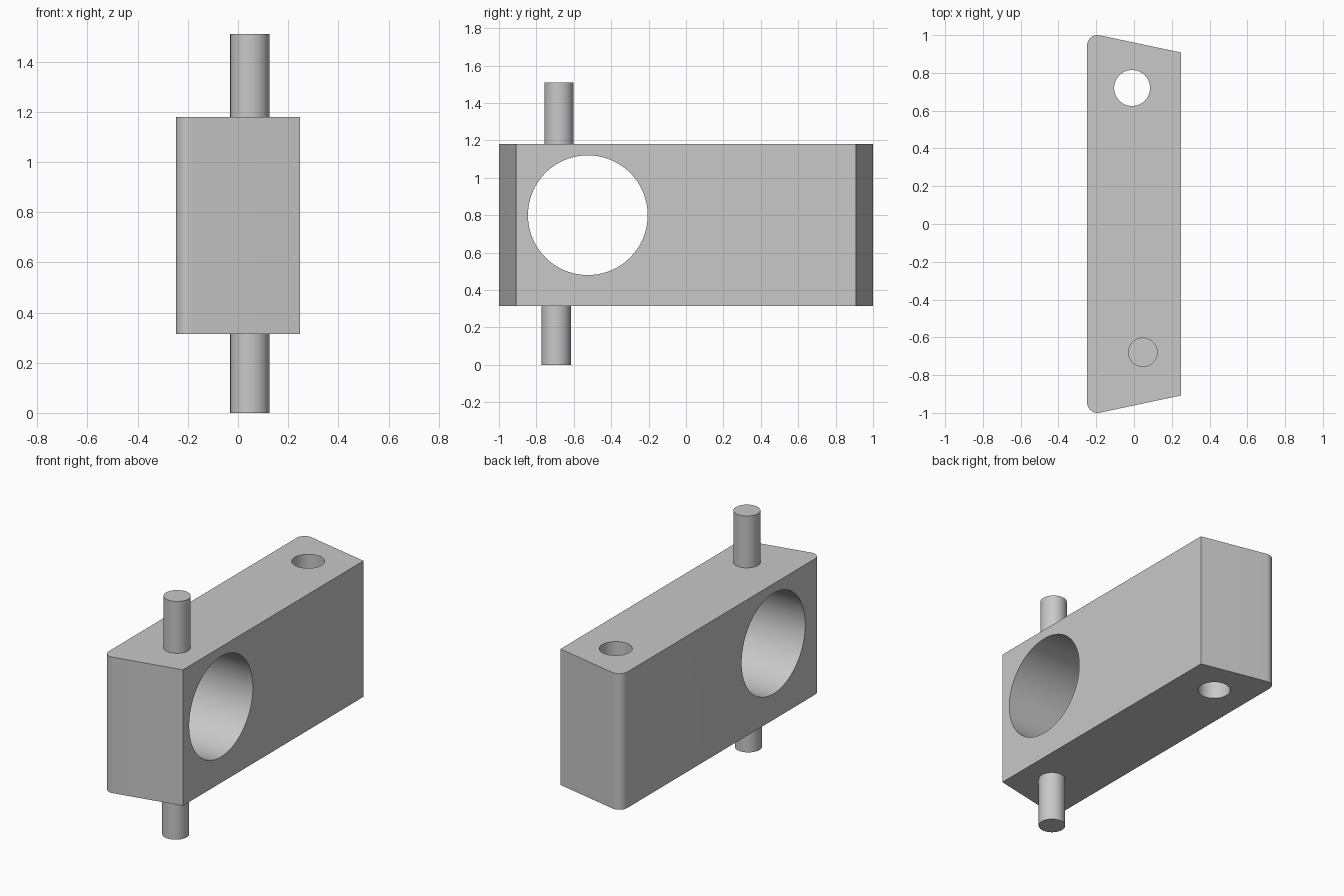
import bpy, bmesh
from math import cos, sin, pi, radians

cube = bpy.data.objects.get("Cube")
if cube:
    bpy.data.objects.remove(cube, do_unlink=True)

# Single material
grey = bpy.data.materials.new("grey_metal")
grey.use_nodes = True
colour = (0.58, 0.58, 0.58, 1)
grey.diffuse_color = colour
grey.node_tree.nodes["Principled BSDF"].inputs["Base Color"].default_value = colour

HALF_W, BOTTOM, TOP = 0.248, 0.315, 1.18


def activate(obj):
    bpy.ops.object.select_all(action="DESELECT")
    obj.select_set(True)
    bpy.context.view_layer.objects.active = obj


def cylinder(name, location, radius, depth, rotation=(0, 0, 0), sides=64):
    bpy.ops.mesh.primitive_cylinder_add(vertices=sides, radius=radius, depth=depth,
                                        location=location, rotation=rotation)
    obj = bpy.context.object
    obj.name = name
    obj.data.materials.append(grey)
    return obj


def pin(name, y, low, high):
    obj = cylinder(name, (0.047, y, (low + high) / 2), 0.078, high - low)
    activate(obj)
    bpy.ops.object.shade_smooth_by_angle(angle=radians(30))


def end_profile():
    # Slanted end with one rounded corner, from the +x side to the -x side
    r, start = 0.055, radians(78.4)
    points = [(HALF_W, 0.908)]
    for i in range(13):
        a = start + (pi - start) * i / 12
        points.append((-HALF_W + r + r * cos(a), 1 - r + r * sin(a)))
    return points


# Block: mirrored end profiles, extruded upward
back = end_profile()
outline = back + [(x, -y) for x, y in reversed(back)]
bm = bmesh.new()
base = bm.faces.new([bm.verts.new((x, y, BOTTOM)) for x, y in outline])
side = bmesh.ops.extrude_face_region(bm, geom=[base])
bmesh.ops.translate(bm, vec=(0, 0, TOP - BOTTOM),
                    verts=[v for v in side["geom"] if isinstance(v, bmesh.types.BMVert)])
bmesh.ops.recalc_face_normals(bm, faces=bm.faces)
mesh = bpy.data.meshes.new("block")
bm.to_mesh(mesh)
bm.free()
mesh.materials.append(grey)
block = bpy.data.objects.new("block", mesh)
bpy.context.collection.objects.link(block)

# Large cross bore and small vertical bore
cutters = [
    cylinder("cross_bore_cutter", (0, -0.525, 0.80), 0.32, 1, (0, pi / 2, 0), 96),
    cylinder("vertical_bore_cutter", (-0.01, 0.72, 0.75), 0.095, 2),
]
for cutter in cutters:
    cutter.hide_render = True
    cut = block.modifiers.new(cutter.name, "BOOLEAN")
    cut.operation, cut.solver, cut.object = "DIFFERENCE", "EXACT", cutter
    activate(block)
    bpy.ops.object.modifier_apply(modifier=cut.name)
    bpy.data.objects.remove(cutter, do_unlink=True)
activate(block)
bpy.ops.object.shade_smooth_by_angle(angle=radians(10))

# Pins above and below the block
pin("upper_pin", -0.679, TOP - 0.02, 1.51)
pin("lower_pin", -0.694, 0, BOTTOM + 0.02)
